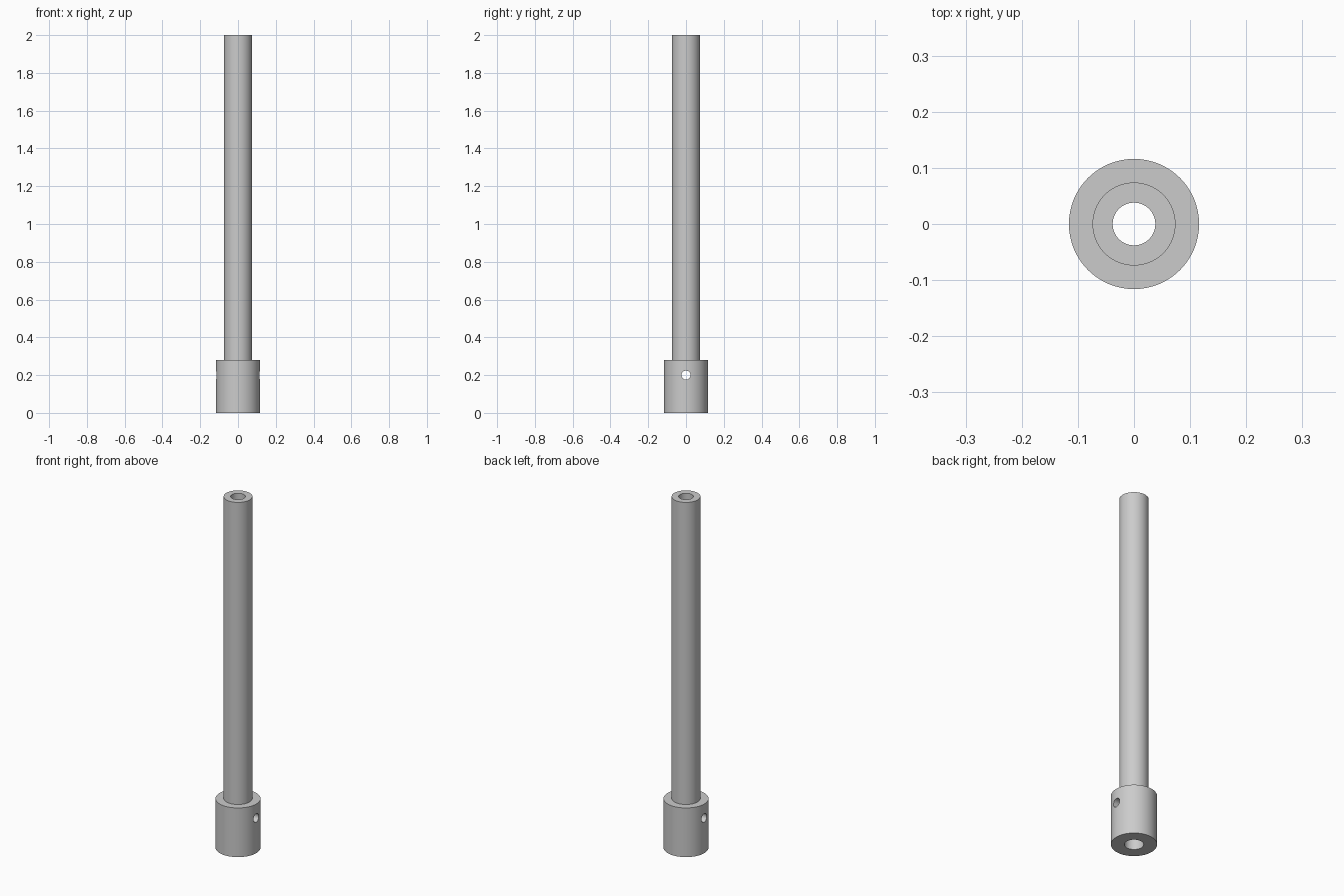
import bpy, bmesh, math
from mathutils import Matrix

SEGMENTS = 96

cube = bpy.data.objects.get("Cube")
if cube:
    bpy.data.objects.remove(cube, do_unlink=True)

# Plain grey metal
metal = bpy.data.materials.new("grey metal")
metal.use_nodes = True
grey = (0.6, 0.6, 0.6, 1)
metal.diffuse_color = grey
metal.node_tree.nodes["Principled BSDF"].inputs["Base Color"].default_value = grey


def add_object(name, bm):
    bmesh.ops.recalc_face_normals(bm, faces=bm.faces)
    mesh = bpy.data.meshes.new(name)
    bm.to_mesh(mesh)
    bm.free()
    mesh.materials.append(metal)
    obj = bpy.data.objects.new(name, mesh)
    bpy.context.collection.objects.link(obj)
    return obj


def lathe(name, profile):
    """Revolve a closed (radius, height) profile around z."""
    bm = bmesh.new()
    verts = [bm.verts.new((r, 0, z)) for r, z in profile]
    edges = [bm.edges.new((v, verts[i - 1])) for i, v in enumerate(verts)]
    bmesh.ops.spin(bm, geom=verts + edges, cent=(0, 0, 0), axis=(0, 0, 1),
                   angle=math.tau, steps=SEGMENTS, use_merge=True)
    bmesh.ops.remove_doubles(bm, verts=bm.verts, dist=1e-5)
    return add_object(name, bm)


# Hollow shaft with a wider collar and socket at its foot
collar_r, tube_r, socket_r, bore_r = 0.116, 0.074, 0.049, 0.038
collar_top = 0.28
shaft = lathe("collared_shaft", [
    (socket_r, 0), (collar_r, 0), (collar_r, collar_top),
    (tube_r, collar_top), (tube_r, 2), (bore_r, 2),
    (bore_r, collar_top), (socket_r, collar_top)])

# Cross-pin hole through both walls of the collar
bm = bmesh.new()
bmesh.ops.create_cone(bm, cap_ends=True, segments=48, radius1=0.024,
                      radius2=0.024, depth=0.4,
                      matrix=Matrix.Translation((0, 0, 0.2))
                      @ Matrix.Rotation(math.pi / 2, 4, 'Y'))
cutter = add_object("pin_hole_cutter", bm)
cutter.hide_render = True
cutter.hide_set(True)

cut = shaft.modifiers.new("pin_hole", 'BOOLEAN')
cut.operation = 'DIFFERENCE'
cut.solver = 'EXACT'
cut.object = cutter

# Apply the cut, then smooth the round walls and keep the rims sharp
bpy.ops.object.select_all(action='DESELECT')
shaft.select_set(True)
bpy.context.view_layer.objects.active = shaft
bpy.ops.object.modifier_apply(modifier=cut.name)
bpy.data.objects.remove(cutter, do_unlink=True)
bpy.ops.object.shade_smooth_by_angle(angle=math.radians(30))
